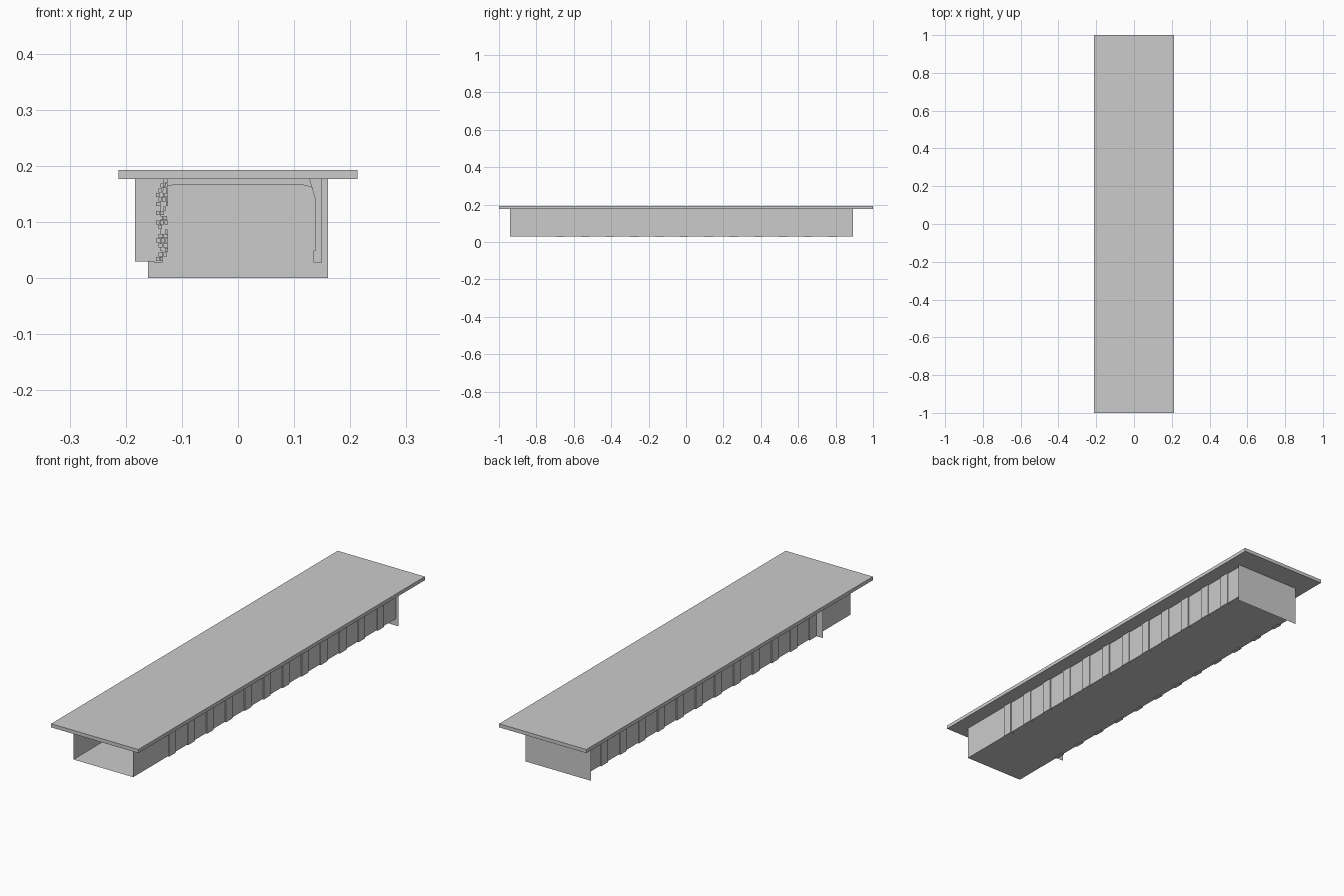
import bpy, bmesh, math, random
from mathutils import Vector

if "Cube" in bpy.data.objects:
    bpy.data.objects.remove(bpy.data.objects["Cube"])

random.seed(4)
FRONT, BACK = -0.94, 0.893      # ends of the hall
FLOOR, CEIL = 0.03, 0.177       # floor and ceiling heights
HALF = 0.146                    # half width of the hall
BAYS, PITCH, FIRST, DEPTH = 12, 0.1323, -0.695, 0.046


def finish(name, bm):
    mesh = bpy.data.meshes.new(name)
    bm.to_mesh(mesh)
    bm.free()
    ob = bpy.data.objects.new(name, mesh)
    bpy.context.collection.objects.link(ob)
    return ob


def add_box(bm, lo, hi):
    lo, hi = Vector(lo), Vector(hi)
    vs = bmesh.ops.create_cube(bm, size=1)["verts"]
    for v in vs:
        v.co = Vector((v.co[i] * (hi[i] - lo[i]) + (lo[i] + hi[i]) / 2 for i in range(3)))


def sheet(name, *points):
    bm = bmesh.new()
    bm.faces.new([bm.verts.new(p) for p in points])
    return finish(name, bm)


def extrude_xz(name, profile, y, depth):
    bm = bmesh.new()
    face = bm.faces.new([bm.verts.new((x, y, z)) for x, z in profile])
    res = bmesh.ops.extrude_face_region(bm, geom=[face])
    verts = [g for g in res["geom"] if isinstance(g, bmesh.types.BMVert)]
    bmesh.ops.translate(bm, verts=verts, vec=(0, depth, 0))
    bmesh.ops.recalc_face_normals(bm, faces=bm.faces)
    return finish(name, bm)


def mirror_x(ob):
    ob.modifiers.new("mirror", 'MIRROR').use_axis = (True, False, False)


def repeat_bays(ob):
    m = ob.modifiers.new("bays", 'ARRAY')
    m.count = BAYS
    m.use_relative_offset = False
    m.use_constant_offset = True
    m.constant_offset_displace = (0, PITCH, 0)


# roof slab
bm = bmesh.new()
add_box(bm, (-0.213, -1, CEIL), (0.213, 1, 0.193))
finish("roof_slab", bm)

# thin floor, side walls and end wall
sheet("floor", (-HALF, FRONT, FLOOR), (HALF, FRONT, FLOOR), (HALF, BACK, FLOOR), (-HALF, BACK, FLOOR))
wall = sheet("side_walls", (HALF, FRONT, FLOOR), (HALF, BACK, FLOOR), (HALF, BACK, CEIL), (HALF, FRONT, CEIL))
mirror_x(wall)
sheet("end_wall", (-0.16, BACK, 0), (0.16, BACK, 0), (0.16, BACK, CEIL), (-0.16, BACK, CEIL))

# pilasters with plinth and flared head
pilaster = extrude_xz("pilasters", [(0.150, 0.028), (0.135, 0.028), (0.135, 0.049), (0.138, 0.049),
                                    (0.138, 0.14), (0.127, CEIL), (0.150, CEIL)], FIRST, DEPTH)
mirror_x(pilaster)
repeat_bays(pilaster)

# ceiling ribs with curved ends
arc = [(0.1 + 0.037 * math.sin(a), 0.155 + 0.012 * math.cos(a))
       for a in [math.radians(15 * i) for i in range(7)]]
rib_profile = ([(-x, z) for x, z in reversed(arc)] + arc + [(0.137, CEIL), (-0.137, CEIL)])
repeat_bays(extrude_xz("ceiling_ribs", rib_profile, FIRST + 0.004, DEPTH - 0.008))

# thin panel standing outside the left wall
sheet("outer_panel", (-0.184, FIRST, FLOOR), (-HALF, FIRST, FLOOR), (-HALF, FIRST, CEIL), (-0.184, FIRST, CEIL))

# small irregular bricks on the first left pilaster
bm = bmesh.new()
rows = 18
h = (CEIL - FLOOR) / rows
for r in range(rows):
    x = -0.146 + (0.004 if r % 2 else 0)
    while x < -0.128:
        w = min(random.uniform(0.006, 0.010), -0.124 - x)
        if random.random() < 0.8:
            z = FLOOR + r * h
            add_box(bm, (x, FIRST - random.uniform(0.002, 0.006), z + 0.0005),
                    (x + w - 0.001, FIRST + 0.002, z + h - 0.0005))
        x += w
finish("bricks", bm)
